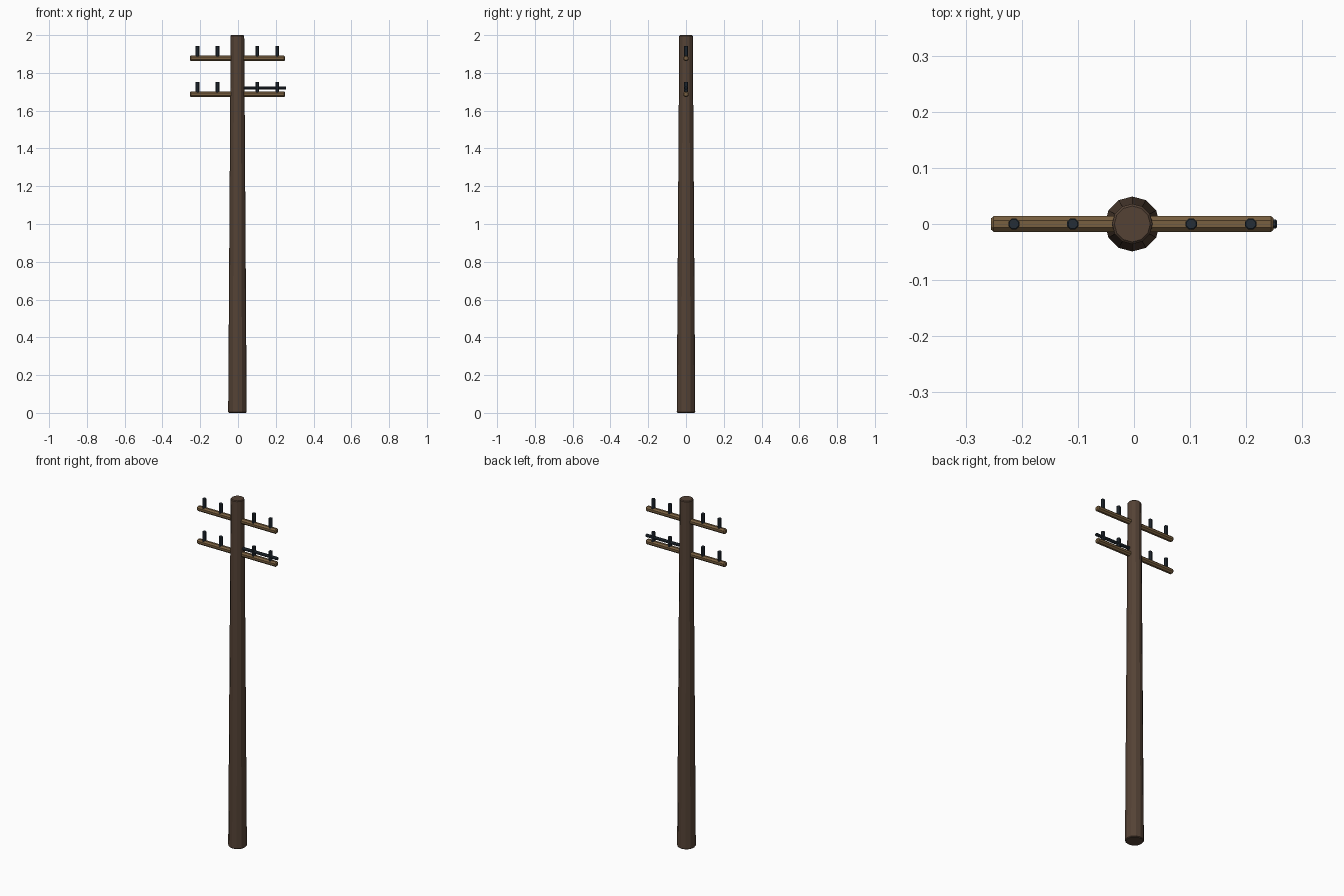
import bpy, bmesh, math
from mathutils import Matrix

if "Cube" in bpy.data.objects:
    bpy.data.objects.remove(bpy.data.objects["Cube"])


def material(name, rgb):
    m = bpy.data.materials.new(name)
    m.diffuse_color = (*rgb, 1)
    m.use_nodes = True
    m.node_tree.nodes["Principled BSDF"].inputs["Base Color"].default_value = m.diffuse_color
    return m


POLE = material("dark_wood", (0.09, 0.055, 0.036))
ARM = material("light_wood", (0.19, 0.115, 0.05))
METAL = material("dark_glaze", (0.018, 0.027, 0.037))


def rod(name, start, length, r0, r1, sides, chamfer, mat, axis='Z', phase=0.0):
    """Flat-faced tapered rod with chamfered ends, running along +axis from start."""
    c = chamfer
    profile = [(r0 - c, 0), (r0, c), (r1, length - c), (r1 - c, length)]
    bm = bmesh.new()
    rings = []
    for r, z in profile:
        angles = [phase + 2 * math.pi * i / sides for i in range(sides)]
        rings.append([bm.verts.new((r * math.cos(a), r * math.sin(a), z)) for a in angles])
    for low, high in zip(rings, rings[1:]):
        for i in range(sides):
            j = (i + 1) % sides
            bm.faces.new((low[i], low[j], high[j], high[i]))
    bm.faces.new(rings[0][::-1])
    bm.faces.new(rings[-1])
    if axis == 'X':
        bm.transform(Matrix.Rotation(math.pi / 2, 4, 'Y'))
    mesh = bpy.data.meshes.new(name)
    bm.to_mesh(mesh)
    bm.free()
    mesh.materials.append(mat)
    ob = bpy.data.objects.new(name, mesh)
    ob.location = start
    bpy.context.collection.objects.link(ob)
    return ob


CX = -0.003
OCT = math.pi / 8

# Tapered twelve-sided pole
rod("pole", (CX, 0, 0), 2.0, 0.049, 0.036, 12, 0.004, POLE)

# Two crossarms, each carrying four insulators
for label, z in (("upper", 1.877), ("lower", 1.687)):
    rod(label + "_crossarm", (CX - 0.252, 0, z), 0.504, 0.0155, 0.0155, 8, 0.005,
        ARM, 'X', OCT)
    for i, x in enumerate((-0.211, -0.106, 0.105, 0.211)):
        rod(f"{label}_insulator_{i + 1}", (CX + x, 0, z + 0.006), 0.06, 0.0108, 0.0108,
            8, 0.002, METAL, phase=OCT)

# Single-sided bar above the lower crossarm
rod("side_bar", (CX + 0.015, 0, 1.72), 0.243, 0.009, 0.009, 8, 0.003, METAL, 'X', OCT)
